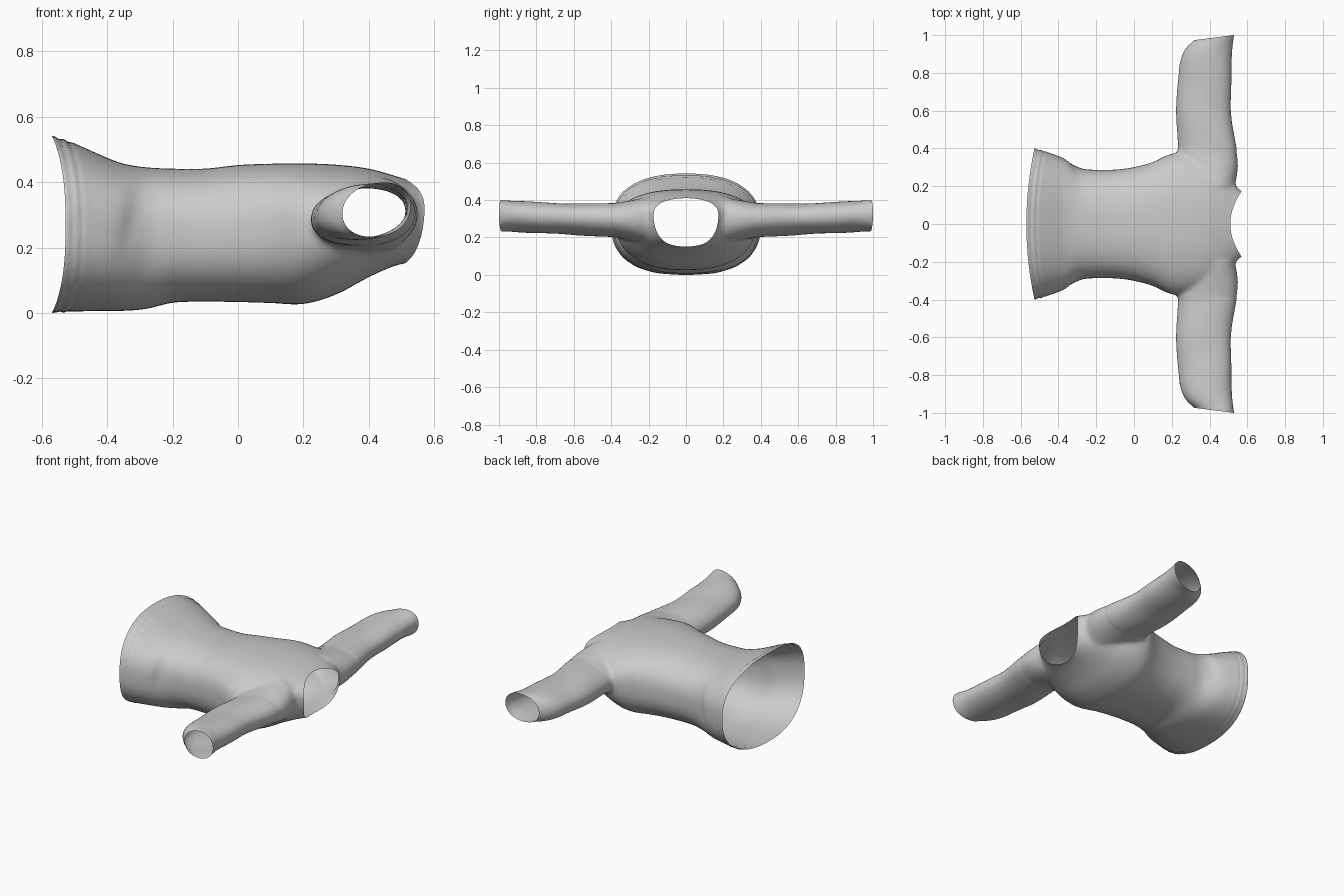
import bpy, bmesh, math
from mathutils import Vector

if "Cube" in bpy.data.objects:
    bpy.data.objects.remove(bpy.data.objects["Cube"])


def spline(rows, t):
    """Catmull-Rom style interpolation of table rows keyed by their first value."""
    i = 0
    while i < len(rows) - 2 and t > rows[i + 1][0]:
        i += 1
    a, b = rows[i], rows[i + 1]
    p, n = rows[max(i - 1, 0)], rows[min(i + 2, len(rows) - 1)]
    h = b[0] - a[0]
    u = (t - a[0]) / h
    out = []
    for k in range(1, len(a)):
        ma = (b[k] - p[k]) / (b[0] - p[0]) * h
        mb = (n[k] - a[k]) / (n[0] - a[0]) * h
        out.append((2*u**3 - 3*u*u + 1)*a[k] + (u**3 - 2*u*u + u)*ma
                   + (3*u*u - 2*u**3)*b[k] + (u**3 - u*u)*mb)
    return out


def power(v, e):
    return math.copysign(abs(v) ** (2 / e), v)


def loft(bm, rows, point, slices, sides=72):
    """Closed tube through interpolated rings."""
    rings = []
    for s in range(slices + 1):
        t = rows[0][0] + (rows[-1][0] - rows[0][0]) * s / slices
        vals = spline(rows, t)
        rings.append([bm.verts.new(point(t, vals, 2*math.pi*k/sides)) for k in range(sides)])
    for a, b in zip(rings, rings[1:]):
        for k in range(sides):
            j = (k + 1) % sides
            bm.faces.new((a[k], a[j], b[j], b[k]))
    bm.faces.new(rings[0][::-1])
    bm.faces.new(rings[-1])


# Torso: x, half width, bottom z, widest z, top z, exponent
TORSO = [
    (-.64, .415, .005, .28, .57, 2.5), (-.57, .405, .005, .28, .545, 2.5),
    (-.50, .393, .008, .27, .522, 2.5), (-.40, .36, .010, .26, .478, 2.5),
    (-.35, .337, .010, .26, .460, 2.5), (-.28, .295, .016, .25, .449, 2.5),
    (-.20, .287, .035, .25, .445, 2.5), (-.10, .288, .038, .25, .445, 2.5),
    (.00, .301, .037, .26, .456, 2.5), (.10, .328, .034, .27, .460, 2.5),
    (.20, .372, .031, .28, .461, 2.4), (.30, .372, .060, .29, .457, 2.3),
    (.40, .335, .113, .31, .445, 2.3), (.48, .275, .148, .32, .423, 2.3),
    (.53, .215, .158, .33, .408, 2.2), (.57, .172, .160, .33, .402, 2.2),
    (.66, .165, .160, .33, .402, 2.2)]

# Sleeve: y, low x, high x, low z, high z
SLEEVE = [
    (.20, .26, .535, .17, .42), (.30, .24, .550, .19, .40),
    (.40, .231, .542, .207, .385), (.60, .224, .515, .218, .385),
    (.80, .234, .516, .229, .391), (.88, .250, .520, .233, .396),
    (.94, .283, .524, .235, .401), (.98, .325, .528, .235, .404),
    (1.06, .335, .530, .235, .404)]


def torso_point(x, v, a):
    w, lo, mid, hi, e = v
    s = power(math.sin(a), e)
    return x, w * power(math.cos(a), e), mid + s * ((hi - mid) if s > 0 else (mid - lo))


def sleeve_point(side):
    def point(y, v, a):
        x0, x1, z0, z1 = v
        c, s = power(math.cos(a), 2.15), power(math.sin(a), 2.15)
        tilt = .012 * c
        return (x0 + x1)/2 + c*(x1 - x0)/2, side*y, (z0 + z1)/2 + s*(z1 - z0)/2 + tilt
    return point


# Solid blank of torso plus both sleeves
bm = bmesh.new()
loft(bm, TORSO, torso_point, 90)
for side in (-1, 1):
    loft(bm, SLEEVE, sleeve_point(side), 60)
bmesh.ops.recalc_face_normals(bm, faces=bm.faces)
mesh = bpy.data.meshes.new("shirt")
bm.to_mesh(mesh)
bm.free()
shirt = bpy.data.objects.new("shirt", mesh)
bpy.context.collection.objects.link(shirt)

# Fuse into one cloth surface and soften the armpit and shoulder joins
rem = shirt.modifiers.new("fuse", 'REMESH')
rem.mode = 'VOXEL'
rem.voxel_size = .011
soft = shirt.modifiers.new("soften", 'SMOOTH')
soft.factor = .5
soft.iterations = 8
fused = bpy.data.meshes.new_from_object(shirt.evaluated_get(bpy.context.evaluated_depsgraph_get()))
shirt.modifiers.clear()
shirt.data = fused
bm = bmesh.new()
bm.from_mesh(fused)


def cut(co, no, bend=0.0):
    """Open the cloth along a plane, bowed in x by bend * y^2; removes the normal side."""
    for v in bm.verts:
        v.co.x -= bend * v.co.y ** 2
    bmesh.ops.bisect_plane(bm, geom=bm.verts[:] + bm.edges[:] + bm.faces[:],
                           plane_co=co, plane_no=no, clear_outer=True)
    for v in bm.verts:
        v.co.x += bend * v.co.y ** 2


# Hem, neck and cuff openings
cut((-.57, 0, 0), (-1, 0, 0), .27)
cut((.51, 0, 0), (1, 0, 0), 2.0)
for side in (-1, 1):
    cut((.53, side, 0), (-.025, side * .2, 0))

# Hem stitching ripples and soft folds in the cloth
bm.normal_update()
moves = []
for v in bm.verts:
    x, y, z = v.co
    xs = x - .27 * y * y
    hem = max(0, min(1, (-.49 - xs) / .03))
    d = .0025 * hem * math.sin(xs * 2 * math.pi / .03)
    body = math.exp(-((x + .33 - .15 * (z - .25)) / .03) ** 2) * math.exp(-((z - .27) / .09) ** 2)
    d -= .006 * body
    if abs(y) > .4:
        d += .002 * math.sin(18 * abs(y) + 14 * x)
    moves.append(v.normal * d)
for v, m in zip(bm.verts, moves):
    v.co += m

# Rest on the floor
low = min(v.co.z for v in bm.verts)
bmesh.ops.translate(bm, verts=bm.verts, vec=Vector((0, 0, -low)))
for f in bm.faces:
    f.smooth = True
bm.to_mesh(fused)
bm.free()
